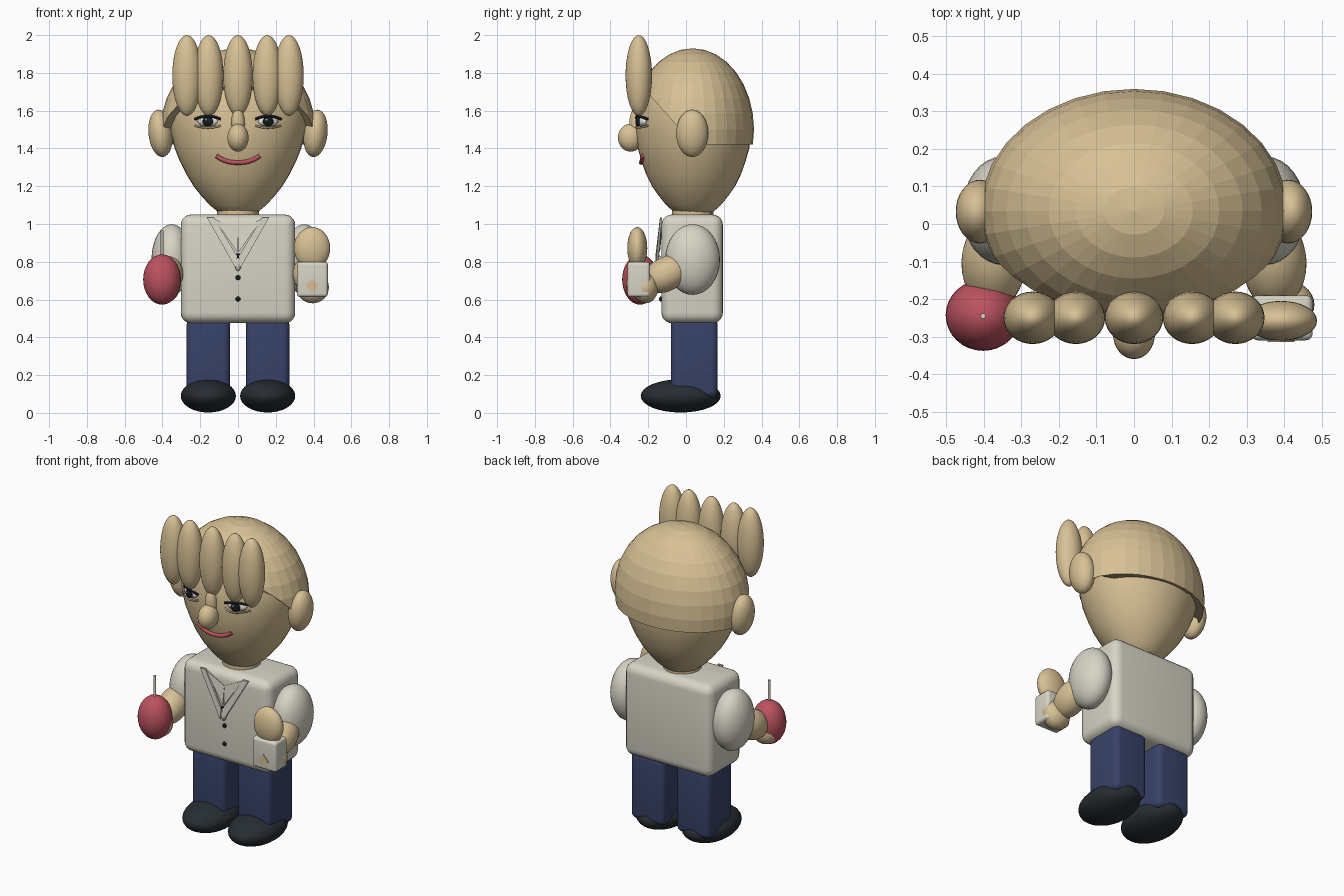
import bpy, bmesh, math
from mathutils import Vector

if "Cube" in bpy.data.objects:
    bpy.data.objects.remove(bpy.data.objects["Cube"])


def material(name, rgb):
    m = bpy.data.materials.new(name)
    m.diffuse_color = (*rgb, 1)
    m.use_nodes = True
    m.node_tree.nodes["Principled BSDF"].inputs["Base Color"].default_value = m.diffuse_color
    return m


SKIN = material("tan", (0.68, 0.53, 0.30))
SHIRT = material("off_white", (0.68, 0.66, 0.56))
NAVY = material("navy", (0.04, 0.055, 0.14))
SHOE = material("charcoal", (0.02, 0.026, 0.032))
RED = material("red", (0.50, 0.085, 0.115))
WHITE = material("eye_white", (0.75, 0.75, 0.72))
BLACK = material("black", (0.008, 0.01, 0.013))


def finish(ob, name, mat, smooth=True):
    ob.name = name
    ob.data.materials.clear()
    ob.data.materials.append(mat)
    for p in ob.data.polygons:
        p.use_smooth = smooth
    return ob


def from_bmesh(bm, name, mat, smooth=True):
    me = bpy.data.meshes.new(name)
    bmesh.ops.recalc_face_normals(bm, faces=bm.faces)
    bm.to_mesh(me)
    bm.free()
    ob = bpy.data.objects.new(name, me)
    bpy.context.collection.objects.link(ob)
    return finish(ob, name, mat, smooth)


def ball(name, loc, radii, mat, rot=(0, 0, 0), seg=32):
    bpy.ops.mesh.primitive_uv_sphere_add(segments=seg, ring_count=seg // 2, location=loc, rotation=rot)
    ob = bpy.context.object
    ob.scale = radii
    return finish(ob, name, mat)


def box(name, lo, hi, bevel, mat):
    lo, hi = Vector(lo), Vector(hi)
    bpy.ops.mesh.primitive_cube_add(size=1, location=(lo + hi) / 2)
    ob = bpy.context.object
    ob.scale = hi - lo
    bpy.ops.object.transform_apply(location=False, rotation=False, scale=True)
    mod = ob.modifiers.new("round", 'BEVEL')
    mod.width, mod.segments = bevel, 5
    bpy.ops.object.modifier_apply(modifier="round")
    finish(ob, name, mat)
    bpy.ops.object.shade_smooth_by_angle(angle=math.radians(35))
    return ob


def rod(name, loc, r, depth, mat, rot=(0, 0, 0)):
    bpy.ops.mesh.primitive_cylinder_add(vertices=16, radius=r, depth=depth, location=loc, rotation=rot)
    ob = finish(bpy.context.object, name, mat)
    bpy.ops.object.shade_smooth_by_angle(angle=math.radians(35))
    return ob


def tube(name, pts, r, mat):
    cu = bpy.data.curves.new(name, 'CURVE')
    cu.dimensions = '3D'
    cu.bevel_depth, cu.bevel_resolution, cu.use_fill_caps = r, 2, True
    sp = cu.splines.new('POLY')
    sp.points.add(len(pts) - 1)
    for p, co in zip(sp.points, pts):
        p.co = (*co, 1)
    ob = bpy.data.objects.new(name, cu)
    bpy.context.collection.objects.link(ob)
    bpy.ops.object.select_all(action='DESELECT')
    ob.select_set(True)
    bpy.context.view_layer.objects.active = ob
    bpy.ops.object.convert(target='MESH')
    return finish(bpy.context.object, name, mat)


def plate(name, pts, thick, mat):
    bm = bmesh.new()
    f = bm.faces.new([bm.verts.new(p) for p in pts])
    ext = bmesh.ops.extrude_face_region(bm, geom=[f])
    for v in ext["geom"]:
        if isinstance(v, bmesh.types.BMVert):
            v.co.y += thick
    return from_bmesh(bm, name, mat, False)


# Head: stacked ellipses (z, x radius, y radius) tapering to the chin
HY = 0.04
RINGS = [(1.035, .05, .05), (1.06, .10, .10), (1.10, .15, .145), (1.15, .195, .185), (1.20, .235, .22),
         (1.26, .272, .25), (1.33, .307, .275), (1.40, .335, .295), (1.48, .355, .304), (1.56, .368, .303),
         (1.65, .36, .288), (1.72, .33, .262), (1.78, .29, .23), (1.84, .23, .18), (1.89, .12, .10)]
bm = bmesh.new()
N = 40
loops = []
for z, rx, ry in RINGS:
    loops.append([bm.verts.new((rx * math.cos(i * math.tau / N), HY + ry * math.sin(i * math.tau / N), z))
                  for i in range(N)])
for a, b in zip(loops, loops[1:]):
    for i in range(N):
        bm.faces.new((a[i], a[(i + 1) % N], b[(i + 1) % N], b[i]))
bm.faces.new(loops[0])
bm.faces.new(loops[-1])
from_bmesh(bm, "head", SKIN)


def face_y(x, z):
    """Front surface of the head at x, z."""
    for (z0, a0, b0), (z1, a1, b1) in zip(RINGS, RINGS[1:]):
        if z0 <= z <= z1:
            t = (z - z0) / (z1 - z0)
            rx, ry = a0 + t * (a1 - a0), b0 + t * (b1 - b0)
            return HY - ry * math.sqrt(max(0, 1 - (x / rx) ** 2))


# Hair cap: faceted ellipsoid trimmed along the hairline
bm = bmesh.new()
bmesh.ops.create_uvsphere(bm, u_segments=32, v_segments=16, radius=1)
for v in bm.verts:
    v.co = (v.co.x * .41, v.co.y * .325 + .035, v.co.z * .43 + 1.5)
for co, no in (((0, 0, 1.42), (0, 0, -1)), ((0, -.2, 1.69), (0, -1.12, -1))):
    bmesh.ops.bisect_plane(bm, geom=bm.verts[:] + bm.edges[:] + bm.faces[:],
                           plane_co=co, plane_no=no, clear_outer=True)
bmesh.ops.holes_fill(bm, edges=[e for e in bm.edges if e.is_boundary])
from_bmesh(bm, "hair_cap", SKIN, False)

# Fringe of upright locks
for i, x in enumerate((-.27, -.155, 0, .155, .27)):
    ball(f"fringe_lock_{i + 1}", (x, -.25, 1.786), (.078, .07, .214), SKIN)

# Nose and mouth
ball("nose_bridge", (0, -.265, 1.53), (.036, .035, .085), SKIN)
ball("nose_tip", (0, -.293, 1.457), (.056, .067, .074), SKIN)
pts = []
for i in range(17):
    x = -.115 + .23 * i / 16
    z = 1.325 + .036 * (abs(x) / .115) ** 2.4
    pts.append((x, face_y(x, z) - .004, z))
tube("mouth", pts, .012, RED)

# Neck and torso
rod("neck", (0, .035, 1.05), .11, .10, SKIN)
box("torso", (-.303, -.13, .475), (.303, .195, 1.05), .055, SHIRT)

# Shirt front: buttons and placket
ball("placket", (0, -.14, .79), (.018, .018, .04), SHIRT, seg=16)
for i, (y, z) in enumerate(((-.15, .832), (-.133, .716), (-.133, .603))):
    ball(f"button_{i + 1}", (0, y, z), (.013, .01, .013), BLACK, seg=16)

for side, s in (("left", -1), ("right", 1)):
    # Ear
    ball(f"{side}_ear", (s * .41, .033, 1.48), (.064, .085, .126), SKIN, (0, s * math.radians(6), 0))
    # Eye with iris, upper lash and lower lid
    ex, ez = s * .16, 1.543
    ey = face_y(ex, ez)
    ball(f"{side}_eye", (ex, ey, ez), (.056, .024, .028), WHITE, (0, 0, s * .3), 24)
    ball(f"{side}_iris", (ex, ey - .021, ez), (.029, .012, .027), BLACK, (0, 0, s * .3), 24)
    ball(f"{side}_glint", (ex - .009, ey - .032, ez + .009), (.006, .004, .006), WHITE, seg=8)
    for nm, dz, arc, r, mat in (("upper_lash", .012, .016, .007, BLACK), ("lower_lid", -.022, -.012, .005, SKIN)):
        pts = []
        for i in range(9):
            t = -1 + i / 4
            x, z = ex + s * t * .068, ez + dz + arc * (1 - t * t)
            pts.append((x, face_y(x, z) - .006 - .018 * (1 - t * t), z))
        tube(f"{side}_{nm}", pts, r, mat)
    # Lapel and collar flap
    lapel = [(.165, -.138, 1.035), (.128, -.138, 1.035), (.004, -.162, .83), (.012, -.162, .765)]
    flap = [(.128, -.134, 1.03), (0, -.134, .965), (.004, -.146, .85)]
    plate(f"{side}_lapel", [(s * x, y, z) for x, y, z in lapel], .012, SHIRT)
    plate(f"{side}_collar_flap", [(s * x, y, z) for x, y, z in flap], .008, SHIRT)
    # Sleeve, forearm and hand
    ball(f"{side}_sleeve", (s * .35, .035, .812), (.108, .145, .187), SHIRT)
    ball(f"{side}_forearm", (s * .375, -.105, .735), (.085, .13, .09), SKIN, (math.radians(28), 0, 0))
    ball(f"{side}_hand", (s * .395, -.215, .665), (.086, .068, .085), SKIN)
    # Leg and shoe
    x = s * .157
    box(f"{side}_leg", (x - .115, -.08, .08), (x + .115, .168, .50), .035, NAVY)
    ball(f"{side}_shoe", (x, -.028, .09), (.146, .212, .088), SHOE)

# Round drink with straw in one hand
ball("round_drink", (-.402, -.243, .706), (.1, .095, .133), RED)
rod("straw", (-.402, -.245, .89), .007, .15, SHIRT)

# Snack carton with filling in the other hand
box("carton", (.312, -.31, .613), (.476, -.19, .80), .018, SHIRT)
ball("carton_filling", (.392, -.258, .872), (.096, .053, .112), SKIN)
plate("carton_diamond", [(.392 + .036 * a, -.315, .672 + .04 * b)
                         for a, b in ((1, 0), (0, 1), (-1, 0), (0, -1))], .008, SKIN)
